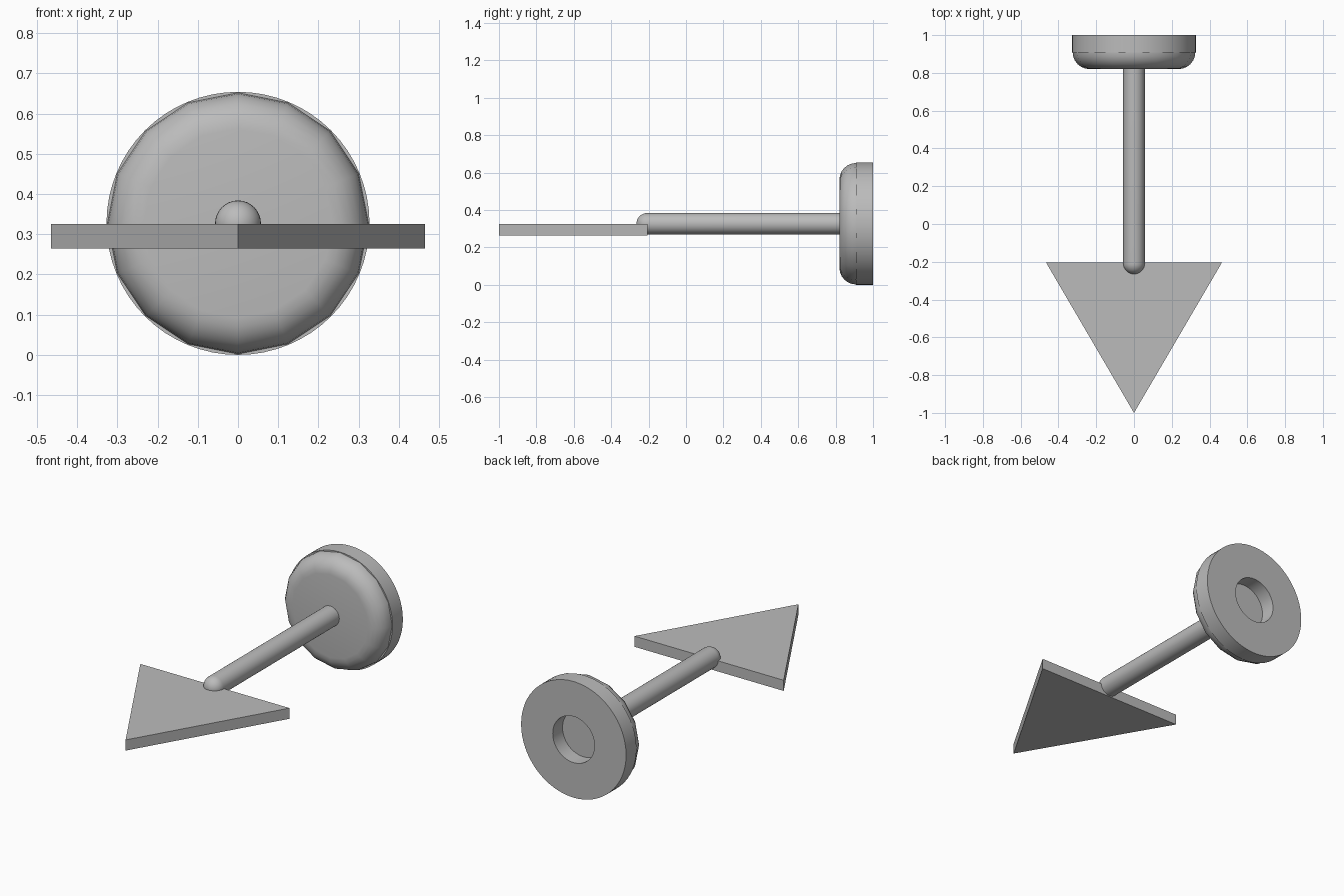
import bpy
import bmesh
from math import sin, cos, pi, radians

if "Cube" in bpy.data.objects:
    bpy.data.objects.remove(bpy.data.objects["Cube"], do_unlink=True)

AXIS_Z = 0.327

grey = bpy.data.materials.new("plain grey")
grey.use_nodes = True
COLOUR = (0.5, 0.5, 0.5, 1)
grey.diffuse_color = COLOUR
grey.node_tree.nodes["Principled BSDF"].inputs["Base Color"].default_value = COLOUR


def finish(name, bm, smooth=True):
    bmesh.ops.remove_doubles(bm, verts=bm.verts, dist=1e-5)
    bmesh.ops.recalc_face_normals(bm, faces=bm.faces)
    mesh = bpy.data.meshes.new(name)
    bm.to_mesh(mesh)
    bm.free()
    mesh.materials.append(grey)
    obj = bpy.data.objects.new(name, mesh)
    bpy.context.collection.objects.link(obj)
    if smooth:
        bpy.ops.object.select_all(action='DESELECT')
        bpy.context.view_layer.objects.active = obj
        obj.select_set(True)
        bpy.ops.object.shade_smooth_by_angle(angle=radians(30))
    return obj


def lathe(name, profile, sides, closed=False):
    """Turn (radius, y) points around the long axis."""
    bm = bmesh.new()
    rings = [[bm.verts.new((r * sin(2 * pi * i / sides), y,
                            AXIS_Z + r * cos(2 * pi * i / sides)))
              for i in range(sides)] for r, y in profile]
    pairs = list(zip(rings, rings[1:]))
    if closed:
        pairs.append((rings[-1], rings[0]))
    for a, b in pairs:
        for i in range(sides):
            j = (i + 1) % sides
            bm.faces.new((a[i], a[j], b[j], b[i]))
    bmesh.ops.dissolve_degenerate(bm, dist=1e-5, edges=bm.edges)
    return finish(name, bm)


def arc(radius, y, size, steps):
    """Quarter round going from the front outwards."""
    return [(radius + size * sin(pi / 2 * k / steps), y - size * cos(pi / 2 * k / steps))
            for k in range(steps + 1)]


# Triangular pointer plate
bm = bmesh.new()
corners = [bm.verts.new((x, y, 0.265)) for x, y in ((0, -1), (0.465, -0.205), (-0.465, -0.205))]
base = bm.faces.new(corners)
top = bmesh.ops.extrude_face_region(bm, geom=[base])
bmesh.ops.translate(bm, vec=(0, 0, 0.06),
                    verts=[v for v in top["geom"] if isinstance(v, bmesh.types.BMVert)])
finish("pointer_plate", bm, smooth=False)

# Round rod with a domed front end
lathe("rod", arc(0, -0.208, 0.057, 8) + [(0.057, 0.83), (0, 0.83)], 32)

# Coarse rounded front of the wheel
lathe("wheel_rounded_front", [(0, 0.82)] + arc(0.235, 0.91, 0.09, 6) + [(0.325, 0.913), (0, 0.913)], 16)

# Flat-backed wheel rim with an open centre
lathe("wheel_back_rim", [(0.13, 0.908), (0.327, 0.908), (0.327, 1), (0.13, 1)], 64, closed=True)
